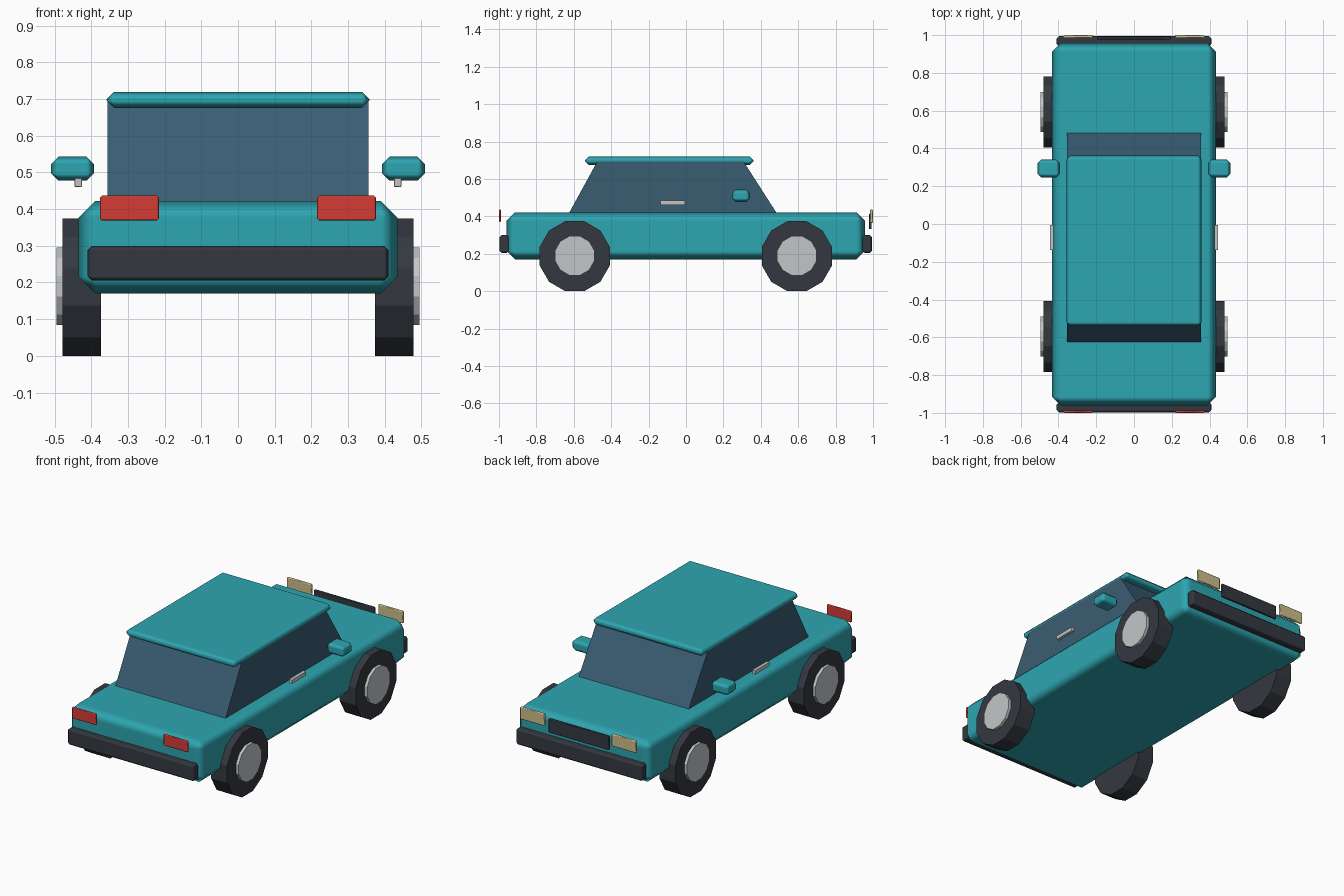
import bpy, bmesh, math
from mathutils import Matrix

cube = bpy.data.objects.get("Cube")
if cube:
    bpy.data.objects.remove(cube, do_unlink=True)


def material(name, r, g, b):
    m = bpy.data.materials.new(name)
    m.use_nodes = True
    m.diffuse_color = (r, g, b, 1)
    node = next(n for n in m.node_tree.nodes if n.type == 'BSDF_PRINCIPLED')
    node.inputs["Base Color"].default_value = (r, g, b, 1)
    return m


TEAL = material("teal_paint", 0.027, 0.38, 0.44)
GLASS = material("blue_grey_glass", 0.042, 0.11, 0.17)
DARK = material("dark_rubber", 0.034, 0.04, 0.05)
SILVER = material("silver", 0.55, 0.56, 0.57)
RED = material("red_lamp", 0.66, 0.045, 0.035)
CREAM = material("cream_lamp", 0.62, 0.52, 0.26)


def finish(name, bm, mat):
    mesh = bpy.data.meshes.new(name)
    bmesh.ops.recalc_face_normals(bm, faces=bm.faces)
    bm.to_mesh(mesh)
    bm.free()
    mesh.materials.append(mat)
    obj = bpy.data.objects.new(name, mesh)
    bpy.context.collection.objects.link(obj)
    return obj


def box(name, mat, x, y, z, bevel=0.0):
    """Box between (min, max) pairs, with an optional softly shaded chamfer."""
    bm = bmesh.new()
    bmesh.ops.create_cube(bm, size=1)
    for v in bm.verts:
        for i, (low, high) in enumerate((x, y, z)):
            v.co[i] = high if v.co[i] > 0 else low
    obj = finish(name, bm, mat)
    if bevel:
        obj.data.shade_smooth()
        mod = obj.modifiers.new("chamfer", 'BEVEL')
        mod.width = bevel
        mod.segments = 1
        mod.harden_normals = True
    return obj


def disc(name, mat, radius, x0, x1, y, z):
    """Twelve-sided cylinder lying along x, resting on a flat side."""
    bm = bmesh.new()
    bmesh.ops.create_cone(bm, cap_ends=True, segments=12, radius1=radius,
                          radius2=radius, depth=abs(x1 - x0))
    turn = Matrix.Rotation(math.pi / 2, 4, 'Y') @ Matrix.Rotation(math.pi / 12, 4, 'Z')
    bmesh.ops.transform(bm, matrix=Matrix.Translation(((x0 + x1) / 2, y, z)) @ turn,
                        verts=bm.verts)
    return finish(name, bm, mat)


def side_box(name, mat, side, x, y, z, bevel=0.0):
    return box(name, mat, sorted((side * x[0], side * x[1])), y, z, bevel)


# Body and roof
box("body", TEAL, (-0.435, 0.435), (-0.96, 0.957), (0.17, 0.422), 0.046)
box("roof", TEAL, (-0.358, 0.358), (-0.54, 0.362), (0.676, 0.72), 0.02)

# Glazed cabin, narrowing toward the roof
cabin = box("cabin", GLASS, (-0.356, 0.356), (-0.63, 0.49), (0.41, 0.698))
for v in cabin.data.vertices:
    if v.co.z > 0.5:
        v.co.y = 0.305 if v.co.y > 0 else -0.472

# Bumpers and grille
box("front_bumper", DARK, (-0.41, 0.41), (-0.997, -0.945), (0.205, 0.3), 0.012)
box("rear_bumper", DARK, (-0.41, 0.41), (0.942, 0.994), (0.205, 0.3), 0.012)
box("grille", DARK, (-0.195, 0.195), (0.978, 0.993), (0.332, 0.414), 0.003)

# Parts repeated on both sides
for label, s in (("left", 1), ("right", -1)):
    side_box(label + "_red_lamp", RED, s, (0.216, 0.376), (-1.0, -0.988),
             (0.369, 0.437), 0.005)
    side_box(label + "_cream_lamp", CREAM, s, (0.216, 0.376), (0.984, 1.0),
             (0.365, 0.437), 0.005)
    side_box(label + "_mirror", TEAL, s, (0.393, 0.51), (0.246, 0.342),
             (0.478, 0.543), 0.02)
    side_box(label + "_door_handle", SILVER, s, (0.425, 0.446), (-0.138, -0.005),
             (0.461, 0.485), 0.002)
    for end, y in (("front", -0.595), ("rear", 0.593)):
        disc(f"{end}_{label}_tyre", DARK, 0.194, s * 0.374, s * 0.478, y, 0.1875)
        disc(f"{end}_{label}_hub", SILVER, 0.109, s * 0.45, s * 0.495, y, 0.19)
